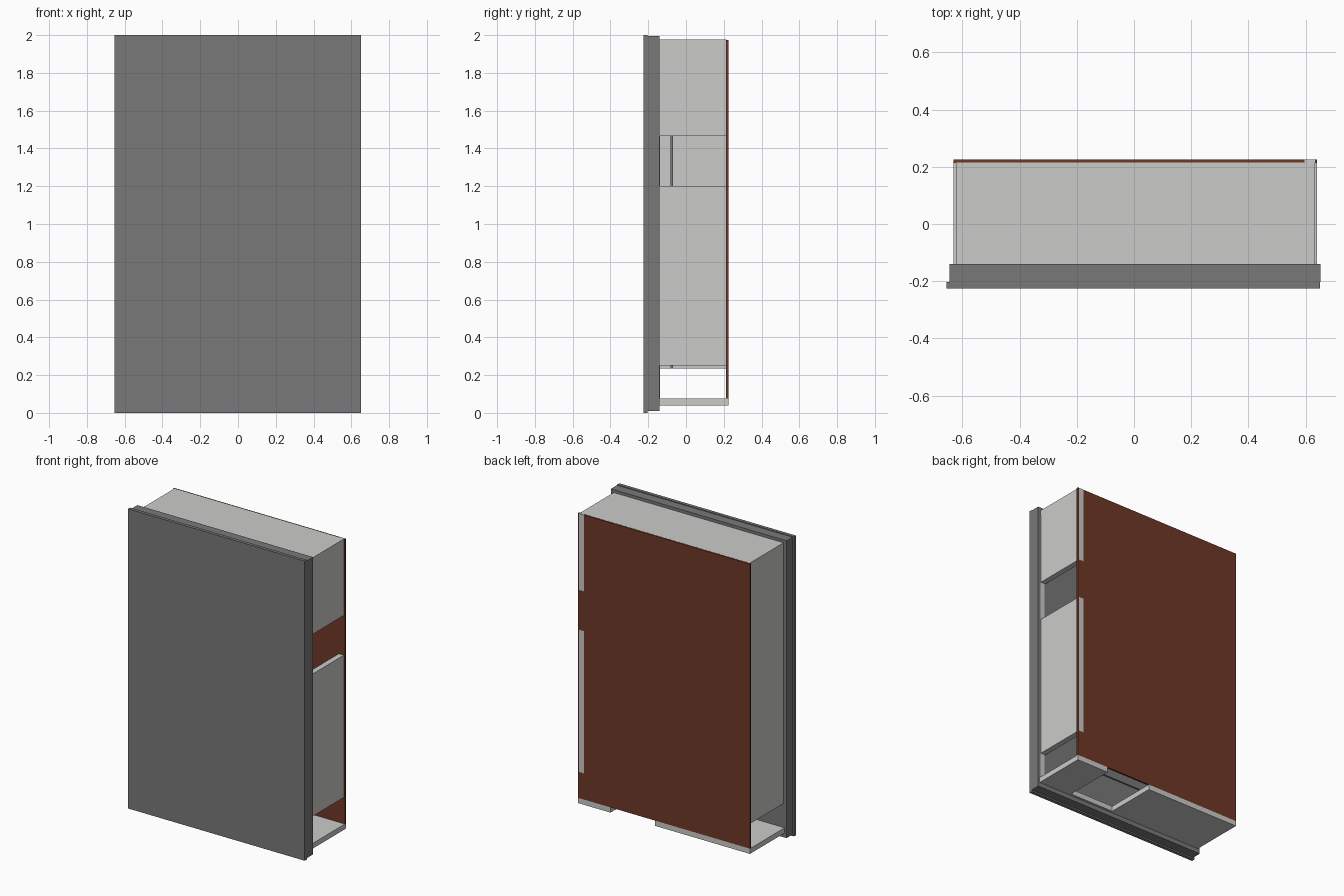
import bpy

if "Cube" in bpy.data.objects:
    bpy.data.objects.remove(bpy.data.objects["Cube"])


def material(name, rgb):
    m = bpy.data.materials.new(name)
    m.diffuse_color = (*rgb, 1)
    m.use_nodes = True
    m.node_tree.nodes["Principled BSDF"].inputs["Base Color"].default_value = m.diffuse_color
    return m


LIGHT = material("light_grey", (0.60, 0.60, 0.59))
DARK = material("dark_grey", (0.19, 0.19, 0.19))
BROWN = material("brown_board", (0.16, 0.04, 0.02))


def box(name, x, y, z, mat):
    """Box from (min, max) pairs on each axis."""
    bpy.ops.mesh.primitive_cube_add(size=1, location=[(a + b) / 2 for a, b in (x, y, z)])
    o = bpy.context.object
    o.name = name
    o.scale = [b - a for a, b in (x, y, z)]
    bpy.ops.object.transform_apply(location=False, rotation=False, scale=True)
    o.data.materials.append(mat)
    return o


# stepped front door
box("front_panel", (-0.655, 0.65), (-0.225, -0.203), (0, 2), DARK)
box("front_frame", (-0.645, 0.652), (-0.203, -0.14), (0.01, 1.995), DARK)
box("front_stile", (0.605, 0.635), (-0.14, -0.138), (0.075, 1.94), LIGHT)

# cabinet walls; the right wall has two openings
box("left_wall", (-0.622, -0.587), (-0.14, 0.215), (0.235, 1.975), LIGHT)
for name, z in (("right_wall_lower", (0.25, 1.2)), ("right_wall_upper", (1.465, 1.975))):
    box(name, (0.595, 0.632), (-0.14, 0.2255), z, LIGHT)
box("top_board", (-0.622, 0.632), (-0.14, 0.215), (1.94, 1.9755), LIGHT)

# bottom board with a notch open to the back
box("bottom_board_left", (-0.63, 0.07), (-0.14, 0.225), (0.04, 0.075), LIGHT)
box("bottom_board_right", (0.40, 0.64), (-0.14, 0.225), (0.04, 0.075), LIGHT)
box("bottom_board_strip", (0.07, 0.40), (-0.14, -0.125), (0.04, 0.075), LIGHT)

# thin inner panel and back board
box("inner_panel", (-0.587, 0.35), (-0.083, -0.07), (0.235, 1.94), DARK)
box("back_board", (-0.63, 0.64), (0.213, 0.225), (0.075, 1.975), BROWN)
